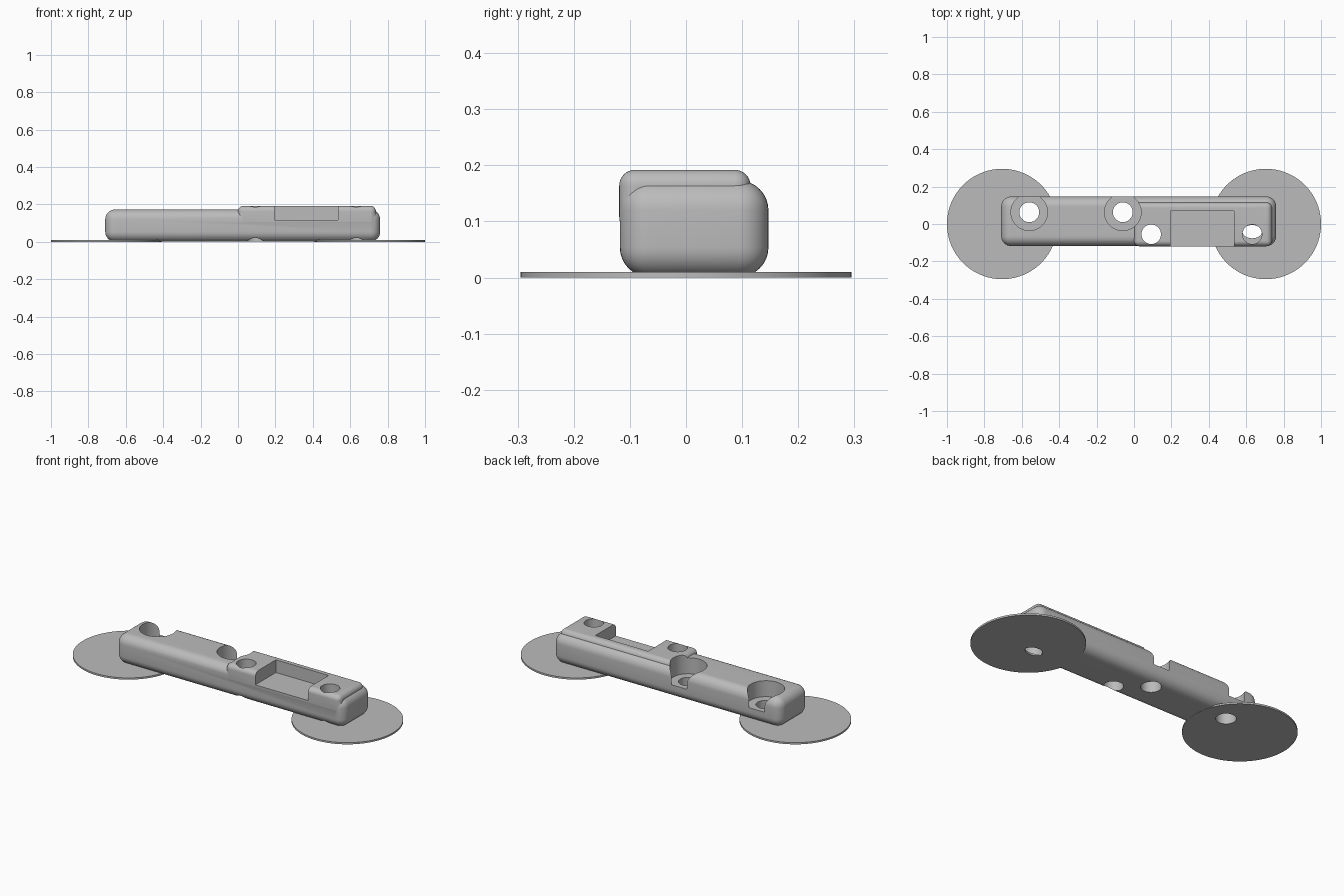
import bpy, math

if "Cube" in bpy.data.objects:
    bpy.data.objects.remove(bpy.data.objects["Cube"], do_unlink=True)

grey = bpy.data.materials.new("plain_grey")
grey.use_nodes = True
GREY = (0.5, 0.5, 0.5, 1)
grey.diffuse_color = GREY
grey.node_tree.nodes["Principled BSDF"].inputs["Base Color"].default_value = GREY


def apply(obj, mod):
    bpy.context.view_layer.objects.active = obj
    bpy.ops.object.modifier_apply(modifier=mod.name)


def box(name, lo, hi, radius=0):
    """Box between two corners, optionally with rounded edges."""
    bpy.ops.mesh.primitive_cube_add(size=1, location=[(a + b) / 2 for a, b in zip(lo, hi)])
    obj = bpy.context.object
    obj.name = name
    obj.scale = [b - a for a, b in zip(lo, hi)]
    bpy.ops.object.transform_apply(location=False, rotation=False, scale=True)
    obj.data.materials.append(grey)
    if radius:
        mod = obj.modifiers.new("round", "BEVEL")
        mod.width, mod.segments = radius, 8
        apply(obj, mod)
    return obj


def cylinder(name, x, y, radius, z0, z1, squash=1, sides=64):
    bpy.ops.mesh.primitive_cylinder_add(vertices=sides, radius=radius, depth=z1 - z0,
                                        location=(x, y, (z0 + z1) / 2))
    obj = bpy.context.object
    obj.name = name
    obj.scale.y = squash
    bpy.ops.object.transform_apply(location=False, rotation=False, scale=True)
    obj.data.materials.append(grey)
    return obj


def combine(target, tool, operation="DIFFERENCE"):
    mod = target.modifiers.new("combine", "BOOLEAN")
    mod.operation, mod.solver, mod.object = operation, "EXACT", tool
    apply(target, mod)
    bpy.data.objects.remove(tool, do_unlink=True)


# Rounded bar with the raised block on its front half
body = box("body", (-0.71, -0.118, 0.001), (0.76, 0.147, 0.173), 0.053)
block = box("raised_block", (0, -0.119, 0.08), (0.737, 0.115, 0.192), 0.028)
combine(body, block, "UNION")

# Open-fronted pocket in the raised block
combine(body, box("pocket", (0.195, -0.3, 0.118), (0.535, 0.07, 0.3)))

# Counterbored holes near the back edge
for x in (-0.56, -0.06):
    combine(body, cylinder("counterbore", x, 0.063, 0.098, 0.08, 0.4))
    combine(body, cylinder("bolt_hole", x, 0.063, 0.053, -0.1, 0.3))

# Plain holes near the front edge
for x in (0.092, 0.632):
    combine(body, cylinder("pin_hole", x, -0.055, 0.052, -0.1, 0.4))

# Thin round pads under both ends
right_pad = cylinder("right_pad", -0.705, 0, 0.295, 0, 0.01, sides=96)
combine(right_pad, cylinder("pad_hole", -0.56, 0.063, 0.053, -0.1, 0.1))
left_pad = cylinder("left_pad", 0.705, 0, 0.295, 0, 0.01, sides=96)
combine(left_pad, cylinder("pad_hole", 0.632, -0.041, 0.052, -0.1, 0.1, squash=0.68))

# Smooth the rounded surfaces and keep the cut edges sharp
bpy.ops.object.select_all(action="DESELECT")
for obj in (body, right_pad, left_pad):
    obj.select_set(True)
    bpy.context.view_layer.objects.active = obj
bpy.ops.object.shade_smooth_by_angle(angle=math.radians(30))
